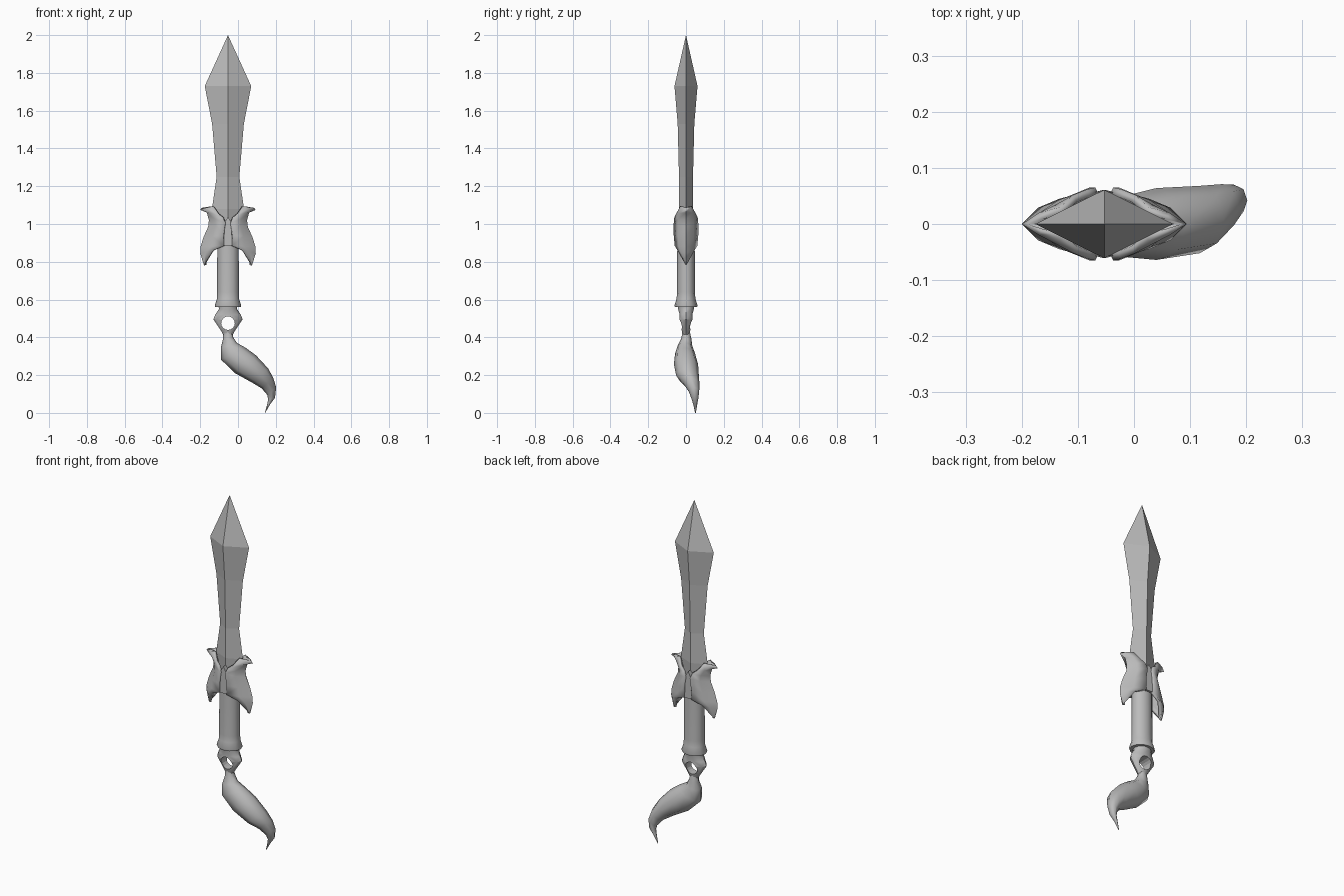
import bpy, math
from mathutils import Vector

if "Cube" in bpy.data.objects:
    bpy.data.objects.remove(bpy.data.objects["Cube"])

AXIS = -0.053  # x of the blade and handle centre line

steel = bpy.data.materials.new("plain grey")
steel.use_nodes = True
GREY = (0.5, 0.5, 0.5, 1)
steel.diffuse_color = GREY
steel.node_tree.nodes["Principled BSDF"].inputs["Base Color"].default_value = GREY


def make(name, verts, faces, smooth=None):
    mesh = bpy.data.meshes.new(name)
    mesh.from_pydata(verts, [], faces)
    mesh.materials.append(steel)
    obj = bpy.data.objects.new(name, mesh)
    bpy.context.collection.objects.link(obj)
    bpy.ops.object.select_all(action='DESELECT')
    obj.select_set(True)
    bpy.context.view_layer.objects.active = obj
    bpy.ops.object.mode_set(mode='EDIT')
    bpy.ops.mesh.select_all(action='SELECT')
    bpy.ops.mesh.remove_doubles(threshold=0.0005)
    bpy.ops.mesh.normals_make_consistent(inside=False)
    bpy.ops.object.mode_set(mode='OBJECT')
    if smooth:
        bpy.ops.object.shade_smooth_by_angle(angle=math.radians(smooth))
    return obj


def loft(name, rings, smooth=None):
    """Join equal rings of points and close both ends."""
    n = len(rings[0])
    verts = [p for ring in rings for p in ring]
    faces = [(r * n + i, r * n + (i + 1) % n, (r + 1) * n + (i + 1) % n, (r + 1) * n + i)
             for r in range(len(rings) - 1) for i in range(n)]
    faces += [tuple(range(n)), tuple(range(len(verts) - n, len(verts)))]
    return make(name, verts, faces, smooth)


def oval(z, rx, ry, n, turn=0.0):
    angles = [math.tau * (i + turn) / n for i in range(n)]
    return [(AXIS + rx * math.cos(a), ry * math.sin(a), z) for a in angles]


# Blade: diamond cross-sections, flat faces, pointed tip
blade = [(0.95, 0.05, 0.035), (1.08, 0.085, 0.037), (1.25, 0.06, 0.037),
         (1.53, 0.084, 0.044), (1.73, 0.123, 0.061)]
make_rings = [oval(z, w, d, 4) for z, w, d in blade]
make_rings.append([(AXIS, 0, 2.0)] * 4)
n_rings = len(make_rings) - 1
verts = [p for ring in make_rings[:-1] for p in ring] + [(AXIS, 0, 2.0)]
faces = [(r * 4 + i, r * 4 + (i + 1) % 4, r * 4 + 4 + (i + 1) % 4, r * 4 + 4 + i)
         for r in range(n_rings - 1) for i in range(4)]
top = n_rings * 4 - 4
faces += [(top + i, top + (i + 1) % 4, top + 4) for i in range(4)] + [(0, 1, 2, 3)]
make("blade", verts, faces)

# Handle with flared collar
handle = [(0.56, 0.068, 0.058), (0.568, 0.07, 0.061), (0.605, 0.058, 0.05),
          (0.64, 0.058, 0.047), (0.96, 0.056, 0.046)]
loft("handle", [oval(z, w, d, 12) for z, w, d in handle], 45)

# Eyelet with a round hole through it
eyelet = [(0.415, 0.026, 0.018), (0.43, 0.034, 0.022), (0.495, 0.077, 0.038),
          (0.52, 0.068, 0.035), (0.55, 0.048, 0.044), (0.57, 0.05, 0.045)]
ring = loft("eyelet", [oval(z, w, d, 10) for z, w, d in eyelet], 40)
bpy.ops.mesh.primitive_cylinder_add(vertices=16, radius=0.036, depth=0.3,
                                    location=(AXIS, 0, 0.475), rotation=(math.pi / 2, 0, 0))
cutter = bpy.context.object
cutter.hide_render = True
bpy.context.view_layer.objects.active = ring
hole = ring.modifiers.new("hole", 'BOOLEAN')
hole.operation, hole.object, hole.solver = 'DIFFERENCE', cutter, 'EXACT'
bpy.ops.object.modifier_apply(modifier="hole")
bpy.data.objects.remove(cutter)

# Guard wings: rows of (outer u, outer z, inner u, inner z, inner y)
wing = [(0.147, 1.075, 0.079, 1.095, 0.03),
        (0.112, 1.06, 0.055, 1.055, 0.052),
        (0.101, 1.02, 0.03, 1.035, 0.062),
        (0.105, 0.985, 0.016, 1.005, 0.065),
        (0.13, 0.93, 0.026, 0.94, 0.065),
        (0.145, 0.88, 0.022, 0.885, 0.06),
        (0.147, 0.845, 0.08, 0.86, 0.045),
        (0.127, 0.78, 0.122, 0.79, 0.006)]
for name, side in (("left_guard_wing", 1), ("right_guard_wing", -1)):
    verts, faces = [], []
    for uo, zo, ui, zi, yi in wing:
        um, zm = (uo + ui) / 2, (zo + zi) / 2
        row = [(ui, yi, zi), (um + 0.004, yi * 0.65, zm), (uo, 0, zo),
               (um + 0.004, -yi * 0.65, zm), (ui, -yi, zi)]
        verts += [(AXIS + side * u, y, z) for u, y, z in row]
    for r in range(len(wing) - 1):
        for i in range(4):
            a = r * 5 + i
            quad = (a, a + 1, a + 6, a + 5)
            faces.append(quad)
    obj = make(name, verts, faces, 40)
    # Point the sheet's normals away from the blade before thickening it inward
    if sum(p.normal.x * side * p.area for p in obj.data.polygons) < 0:
        obj.data.flip_normals()
    thick = obj.modifiers.new("thickness", 'SOLIDIFY')
    thick.thickness, thick.offset = 0.014, -1

# Pointed strip between the wings
outline = [(-0.022, 0.885), (0.022, 0.885), (0.02, 0.94), (0.016, 1.01),
           (0, 1.04), (-0.016, 1.01), (-0.02, 0.94)]
loft("guard_strip", [[(AXIS + u, y, z) for u, z in outline] for y in (-0.057, 0.057)])

# Curled tail: sections as (left x, left z, right x, right z, centre y, half depth)
tail = [(-0.078, 0.43, -0.03, 0.43, 0, 0.02),
        (-0.08, 0.39, -0.025, 0.4, 0.002, 0.026),
        (-0.091, 0.345, -0.005, 0.37, -0.005, 0.038),
        (-0.091, 0.283, 0.04, 0.345, -0.005, 0.053),
        (-0.015, 0.21, 0.095, 0.305, 0, 0.064),
        (0.075, 0.16, 0.16, 0.235, 0.008, 0.06),
        (0.125, 0.13, 0.187, 0.185, 0.028, 0.043),
        (0.155, 0.095, 0.202, 0.135, 0.042, 0.028),
        (0.16, 0.07, 0.196, 0.08, 0.047, 0.018),
        (0.153, 0.04, 0.17, 0.045, 0.049, 0.01),
        (0.142, 0.0, 0.144, 0.0, 0.05, 0.002)]
rings = []
for xl, zl, xr, zr, y, depth in tail:
    mid = Vector(((xl + xr) / 2, y, (zl + zr) / 2))
    half = Vector(((xr - xl) / 2, 0, (zr - zl) / 2))
    rings.append([mid + half * math.cos(a) + Vector((0, depth * math.sin(a), 0))
                  for a in (math.tau * i / 8 for i in range(8))])
loft("tail", rings, 60)
